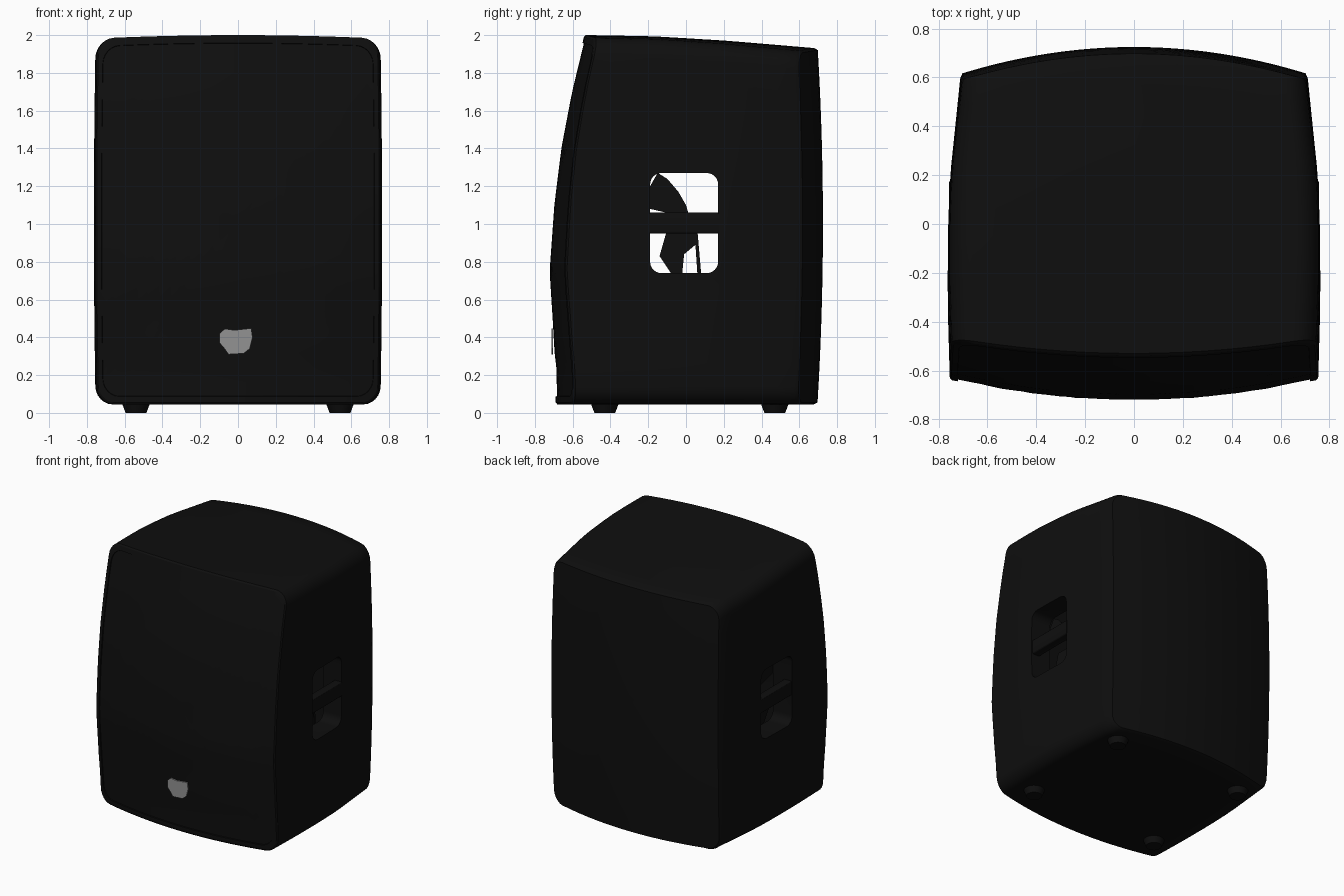
import bpy, bmesh, math

if "Cube" in bpy.data.objects:
    bpy.data.objects.remove(bpy.data.objects["Cube"])

def material(name, c):
    m = bpy.data.materials.new(name)
    m.diffuse_color = (c, c, c, 1)
    m.use_nodes = True
    m.node_tree.nodes["Principled BSDF"].inputs["Base Color"].default_value = m.diffuse_color
    return m

BLACK = material("cabinet black", 0.0045)
GREY = material("badge grey", 0.29)

def make(name, bm, mat, angle=30):
    bmesh.ops.recalc_face_normals(bm, faces=bm.faces)
    me = bpy.data.meshes.new(name)
    bm.to_mesh(me)
    bm.free()
    me.materials.append(mat)
    ob = bpy.data.objects.new(name, me)
    bpy.context.collection.objects.link(ob)
    smooth(ob, angle)
    return ob

def activate(ob):
    bpy.ops.object.select_all(action='DESELECT')
    ob.select_set(True)
    bpy.context.view_layer.objects.active = ob

def smooth(ob, angle):
    activate(ob)
    bpy.ops.object.shade_smooth_by_angle(angle=math.radians(angle))

def interp(table, t):
    for (a, p), (b, q) in zip(table, table[1:]):
        if t <= b:
            return p + (q - p) * max(0, t - a) / (b - a)
    return table[-1][1]

# Cabinet shape: curved front, curved back, tapering width and sloping top
FRONT = [(0, -.68), (.25, -.687), (.33, -.697), (.45, -.703), (.75, -.722),
         (1.1, -.697), (1.4, -.66), (1.7, -.603), (2, -.53)]
WIDTH = [(-.6, .755), (-.3, .763), (.0, .763), (.25, .755), (.7, .71)]
TOP = [(-.55, 2.0), (-.2, 1.993), (.2, 1.97), (.7, 1.93)]

def front(x, z):
    return interp(FRONT, z) + (.1 - .016 * z) * (x / .74) ** 2

def back(x, z):
    return .725 - .11 * (x / .71) ** 2 - .032 * (z - 1) ** 2

def point(u, v, s, offset=0):
    yn = -.6 + 1.3 * s
    x = u * interp(WIDTH, yn) * (1 - .012 * v * v)
    top = interp(TOP, yn) - .018 * u * u
    z = .045 + (v + 1) / 2 * (top - .045)
    return (x, front(x, z) * (1 - s) + back(x, z) * s + offset, z)

# Rounded rectangle outline in a -1..1 square
def outline(ru=.12, rv=.1, arc=6, edge=14):
    pts = []
    for su, sv, a0 in ((1, 1, 0), (-1, 1, 90), (-1, -1, 180), (1, -1, 270)):
        for i in range(arc + 1):
            a = math.radians(a0 + 90 * i / arc)
            pts.append((su * (1 - ru) + ru * math.cos(a), sv * (1 - rv) + rv * math.sin(a)))
    out, n = [], len(pts)
    for i, p in enumerate(pts):
        q = pts[(i + 1) % n]
        steps = edge if i % (arc + 1) == arc else 1
        out += [(p[0] + (q[0] - p[0]) * j / steps, p[1] + (q[1] - p[1]) * j / steps)
                for j in range(steps)]
    return out

OUT = outline()

def loft(rings, close_start=True, close_end=True):
    """rings: (scale, s, y offset); joins scaled outlines, closing with fans"""
    bm = bmesh.new()
    loops = [[bm.verts.new(point(u * k, v * k, s, d)) for u, v in OUT] for k, s, d in rings]
    n = len(OUT)
    for a, b in zip(loops, loops[1:]):
        for i in range(n):
            bm.faces.new((a[i], a[(i + 1) % n], b[(i + 1) % n], b[i]))
    for use, loop, (k, s, d) in ((close_start, loops[0], rings[0]), (close_end, loops[-1], rings[-1])):
        if use:
            c = bm.verts.new(point(0, 0, s, d))
            for i in range(n):
                bm.faces.new((loop[i], loop[(i + 1) % n], c))
    return bm

ks = [.08 * i for i in range(1, 12)]
rings = [(k, 0, .025) for k in ks + [.95]]
rings += [(.957, 0, -.008), (.99, 0, -.008), (1, 0, 0)]
rings += [(1, i / 10, 0) for i in range(1, 10)]
rings += [(1, .985, 0), (.99, 1, 0)] + [(k, 1, 0) for k in reversed(ks)]
cabinet = make("cabinet", loft(rings), BLACK)

# Grille: bowed sheet set inside the front frame
make("grille", loft([(k, 0, 0) for k in ks + [.955]], True, False), BLACK)

# Handle recesses cut into both sides
def box(x0, x1, y0, y1, z0, z1, bevel, segs, axis=None):
    bm = bmesh.new()
    bmesh.ops.create_cube(bm, size=1)
    for v in bm.verts:
        v.co = ((x0 + x1) / 2 + v.co.x * (x1 - x0), (y0 + y1) / 2 + v.co.y * (y1 - y0),
                (z0 + z1) / 2 + v.co.z * (z1 - z0))
    edges = [e for e in bm.edges if axis is None
             or abs((e.verts[0].co - e.verts[1].co).normalized()[axis]) > .9]
    bmesh.ops.bevel(bm, geom=edges, offset=bevel, segments=segs, affect='EDGES', profile=.5)
    return bm

DEPTH = .6
for side in (-1, 1):
    xs = sorted((side * DEPTH, side * .9))
    cutter = make("recess_cutter", box(*xs, -.19, .17, .74, 1.27, .06, 6, 0), BLACK)
    cutter.hide_render = True
    mod = cabinet.modifiers.new("recess", 'BOOLEAN')
    mod.operation, mod.solver, mod.object = 'DIFFERENCE', 'EXACT', cutter
    activate(cabinet)
    bpy.ops.object.modifier_apply(modifier=mod.name)
    bpy.data.objects.remove(cutter)

# Open the floors of the recesses, as the side view shows through
bm = bmesh.new()
bm.from_mesh(cabinet.data)
floors = [f for f in bm.faces if abs(f.normal.x) > .99
          and all(abs(abs(v.co.x) - DEPTH) < .003 for v in f.verts)]
bmesh.ops.delete(bm, geom=floors, context='FACES')
bm.to_mesh(cabinet.data)
bm.free()
smooth(cabinet, 30)

def plate(name, pts, mat, place, shift):
    """thin flat plate from a 2D outline"""
    bm = bmesh.new()
    f = bm.faces.new([bm.verts.new(place(a, b)) for a, b in pts])
    r = bmesh.ops.extrude_face_region(bm, geom=[f])
    for v in r['geom']:
        if isinstance(v, bmesh.types.BMVert):
            v.co = [c + d for c, d in zip(v.co, shift)]
    return make(name, bm, mat)

# Grip bars and partial inner linings of the handles
UPPER = [(-.19, 1.08), (-.19, 1.2), (-.15, 1.27), (-.1, 1.24), (-.04, 1.17), (0, 1.1), (.02, 1.03), (-.06, 1.05)]
LOWER = [(-.1, .97), (-.14, .83), (-.08, .74), (-.02, .74), (-.01, .84), (.05, .89), (.06, .74),
         (.08, .74), (.06, .97)]
for side, label in ((-1, "left"), (1, "right")):
    xs = sorted((side * .69, side * .757))
    make(label + "_grip_bar", box(*xs, -.195, .175, .95, 1.06, .012, 3, 1), BLACK)
    for part, pts in (("upper", UPPER), ("lower", LOWER)):
        plate(f"{label}_{part}_recess_lining", pts, BLACK,
              lambda a, b: (side * DEPTH, a, b), (-side * .005, 0, 0))

# Badge on the grille
BADGE = [(-.097, .42), (-.07, .445), (-.02, .438), (.07, .448), (.077, .40), (.062, .34),
         (.03, .315), (-.05, .31), (-.075, .345), (-.097, .37)]
plate("badge", BADGE, GREY, lambda a, b: (a, -.713, b), (0, .009, 0))

# Rubber feet
for x in (-.54, .54):
    for y in (-.43, .47):
        bm = bmesh.new()
        bmesh.ops.create_cone(bm, cap_ends=True, segments=24, radius1=.055, radius2=.078, depth=.06)
        bmesh.ops.translate(bm, verts=bm.verts, vec=(x, y, .03))
        make("foot", bm, BLACK)
